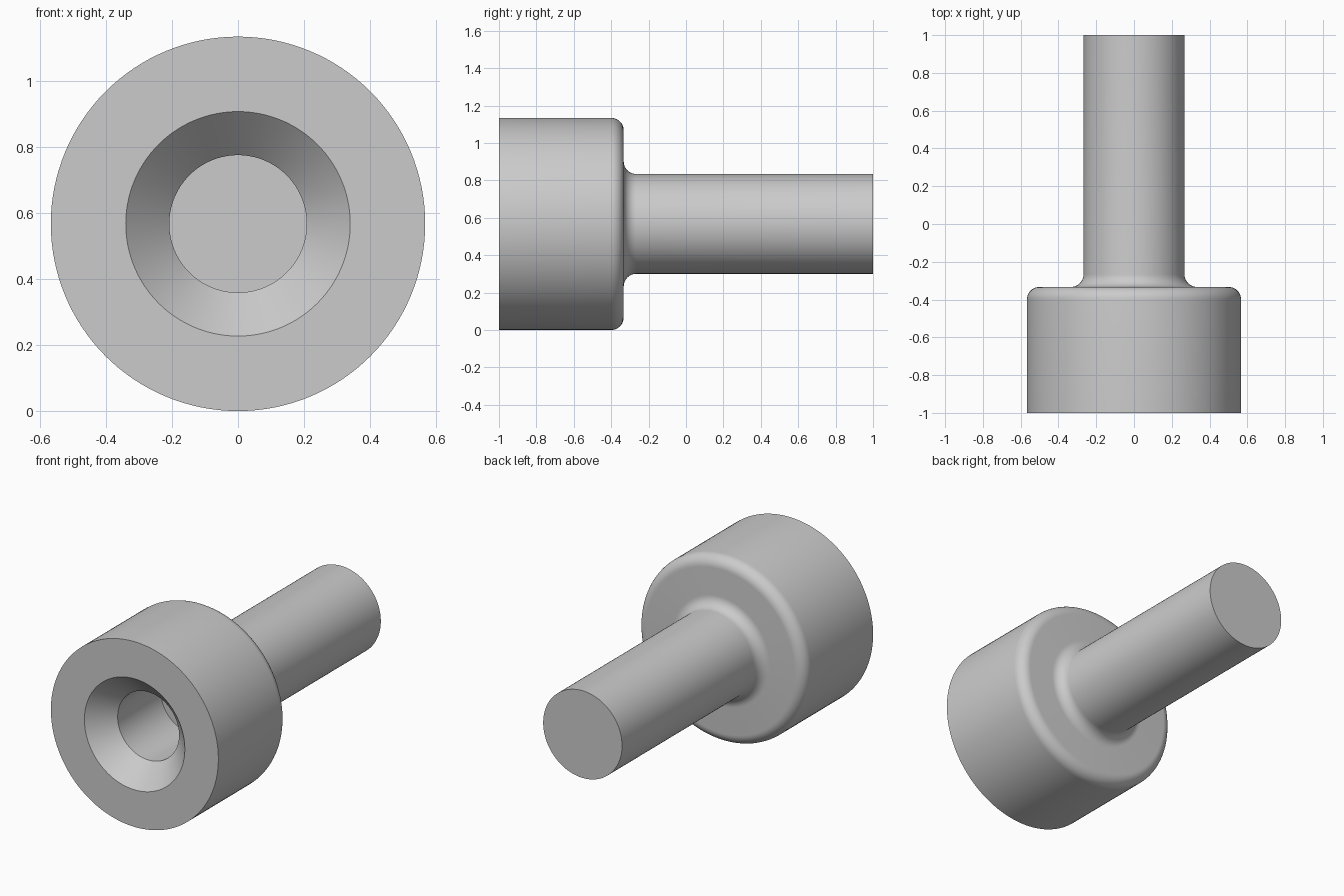
import bpy, bmesh
from math import sin, cos, pi, radians
from mathutils import Vector

if "Cube" in bpy.data.objects:
    bpy.data.objects.remove(bpy.data.objects["Cube"], do_unlink=True)

HEAD_R, SHAFT_R = 0.567, 0.267
MOUTH_R, BORE_R = 0.34, 0.208
FRONT, SHOULDER, BACK = -1.0, -0.333, 1.0
FILLET = 0.067
SEGMENTS = 128


def arc(r, y, start, end, steps=10):
    """Quarter fillet around a centre (r, y) in the profile plane."""
    angles = [radians(start + (end - start) * i / steps) for i in range(steps + 1)]
    return [(r + FILLET * cos(a), y + FILLET * sin(a)) for a in angles]


# Plain grey metal
grey = bpy.data.materials.new("grey_metal")
grey.use_nodes = True
colour = (0.6, 0.6, 0.6, 1)
grey.diffuse_color = colour
grey.node_tree.nodes["Principled BSDF"].inputs["Base Color"].default_value = colour

# Profile as (radius, y): blind bore, countersink, head, rounded shoulder, shaft
profile = [(0, FRONT + 0.55), (BORE_R, FRONT + 0.55), (BORE_R, FRONT + 0.133),
           (MOUTH_R, FRONT), (HEAD_R, FRONT)]
profile += arc(HEAD_R - FILLET, SHOULDER - FILLET, 0, 90)
profile += arc(SHAFT_R + FILLET, SHOULDER + FILLET, 270, 180)
profile += [(SHAFT_R, BACK), (0, BACK)]

# Turn the profile about the long axis
bm = bmesh.new()
verts = [bm.verts.new((r, y, HEAD_R)) for r, y in profile]
edges = [bm.edges.new(pair) for pair in zip(verts, verts[1:])]
bmesh.ops.spin(bm, geom=verts + edges, cent=Vector((0, 0, HEAD_R)),
               axis=Vector((0, 1, 0)), angle=2 * pi, steps=SEGMENTS)
bmesh.ops.remove_doubles(bm, verts=bm.verts[:], dist=0.0005)
bmesh.ops.recalc_face_normals(bm, faces=bm.faces[:])
mesh = bpy.data.meshes.new("stepped_pin")
bm.to_mesh(mesh)
bm.free()

pin = bpy.data.objects.new("stepped_pin", mesh)
bpy.context.collection.objects.link(pin)
mesh.materials.append(grey)

# Smooth curved walls, sharp rims
bpy.ops.object.select_all(action='DESELECT')
pin.select_set(True)
bpy.context.view_layer.objects.active = pin
bpy.ops.object.shade_smooth_by_angle(angle=radians(30))
